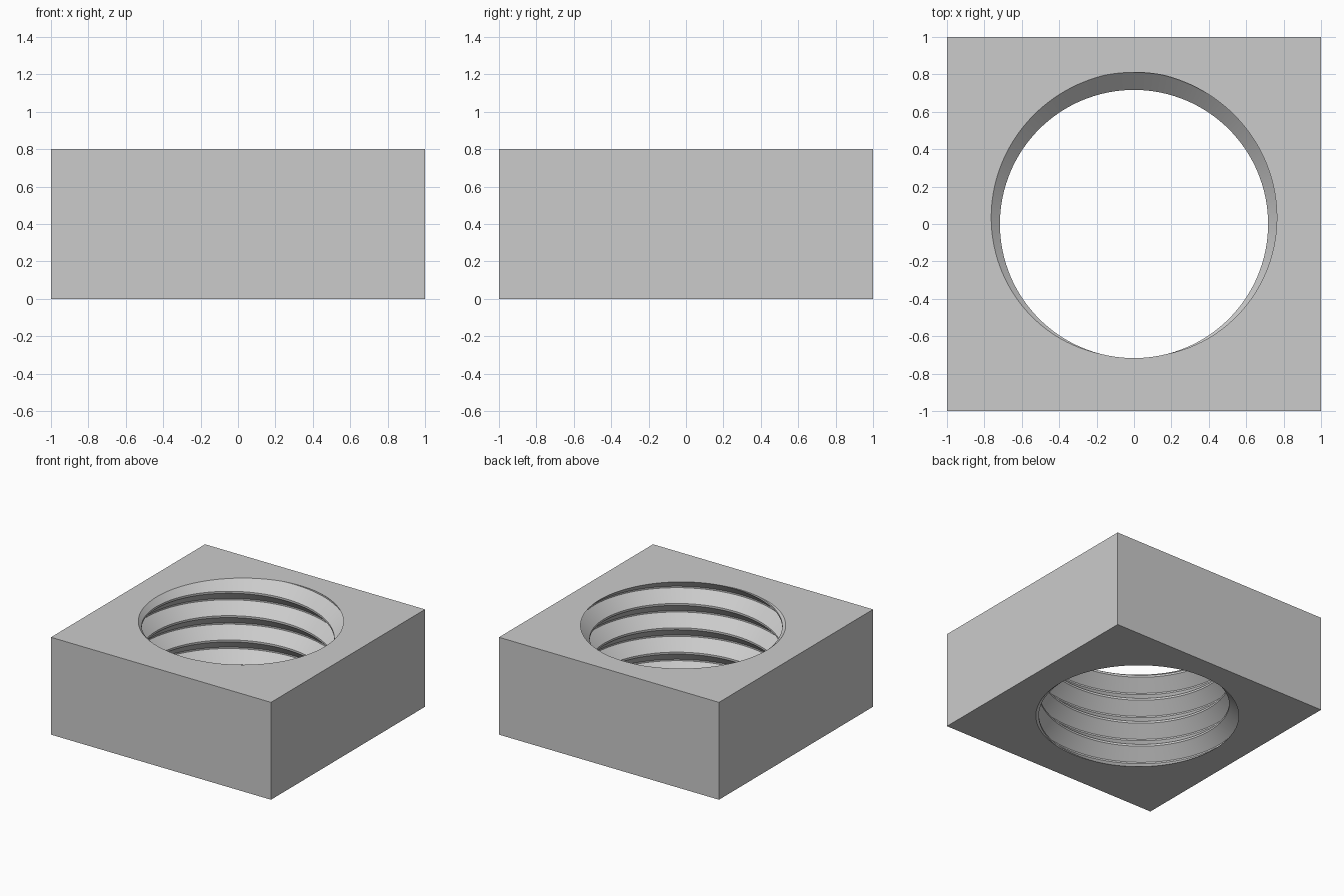
import bpy
import bmesh
from math import cos, sin, pi, tau

cube = bpy.data.objects.get("Cube")
if cube:
    bpy.data.objects.remove(cube, do_unlink=True)

HEIGHT, PITCH = 0.8, 0.2
MINOR, MAJOR = 0.717, 0.811
ROOT, CREST = 0.012, 0.016      # flat widths at the groove bottom and tooth tip
SEGMENTS = 144

# one pitch of the thread profile: (height, radius), groove centred on 0
profile = [(-ROOT / 2, MAJOR), (ROOT / 2, MAJOR),
           (PITCH / 2 - CREST / 2, MINOR), (PITCH / 2 + CREST / 2, MINOR)]
STEPS = len(profile)
TURNS = range(-3, 7)


def add_thread(bm):
    """Right-handed helical wall; each column joins the next turn at the seam."""
    columns = []
    for i in range(SEGMENTS):
        turn = i / SEGMENTS
        angle = pi / 2 + turn * tau
        columns.append([bm.verts.new((r * cos(angle), r * sin(angle), z + (k + turn) * PITCH))
                        for k in TURNS for z, r in profile])
    for i in range(SEGMENTS):
        a = columns[i]
        b = columns[i + 1] if i + 1 < SEGMENTS else columns[0][STEPS:]
        for j in range(min(len(a), len(b)) - 1):
            bm.faces.new((a[j], a[j + 1], b[j + 1], b[j]))


def trim(bm, z, side):
    """Cut the wall level at z and drop what lies beyond."""
    bmesh.ops.bisect_plane(bm, geom=bm.verts[:] + bm.edges[:] + bm.faces[:], dist=1e-6,
                           plane_co=(0, 0, z), plane_no=(0, 0, side), clear_outer=True)


def add_cap(bm, z):
    """Square face with the threaded hole in it; returns its corners."""
    rim = [e for e in bm.edges if e.is_boundary
           and all(abs(v.co.z - z) < 1e-4 for v in e.verts)]
    corners = [bm.verts.new((x, y, z)) for x, y in ((-1, -1), (1, -1), (1, 1), (-1, 1))]
    outline = [bm.edges.new((corners[i], corners[(i + 1) % 4])) for i in range(4)]
    bmesh.ops.triangle_fill(bm, use_beauty=True, edges=rim + outline, normal=(0, 0, 1))
    return corners


bm = bmesh.new()
add_thread(bm)
trim(bm, HEIGHT, 1)
trim(bm, 0, -1)
bmesh.ops.remove_doubles(bm, verts=bm.verts[:], dist=1e-5)
top = add_cap(bm, HEIGHT)
bottom = add_cap(bm, 0)

# outer sides
for i in range(4):
    j = (i + 1) % 4
    bm.faces.new((bottom[i], bottom[j], top[j], top[i]))
bmesh.ops.recalc_face_normals(bm, faces=bm.faces[:])

mesh = bpy.data.meshes.new("square_nut")
bm.to_mesh(mesh)
bm.free()
nut = bpy.data.objects.new("square_nut", mesh)
bpy.context.collection.objects.link(nut)

# plain grey
colour = (0.6, 0.6, 0.6, 1)
grey = bpy.data.materials.new("light_grey")
grey.use_nodes = True
grey.diffuse_color = colour
grey.node_tree.nodes["Principled BSDF"].inputs["Base Color"].default_value = colour
mesh.materials.append(grey)

bpy.ops.object.select_all(action="DESELECT")
nut.select_set(True)
bpy.context.view_layer.objects.active = nut
bpy.ops.object.shade_smooth_by_angle(angle=pi / 6)
